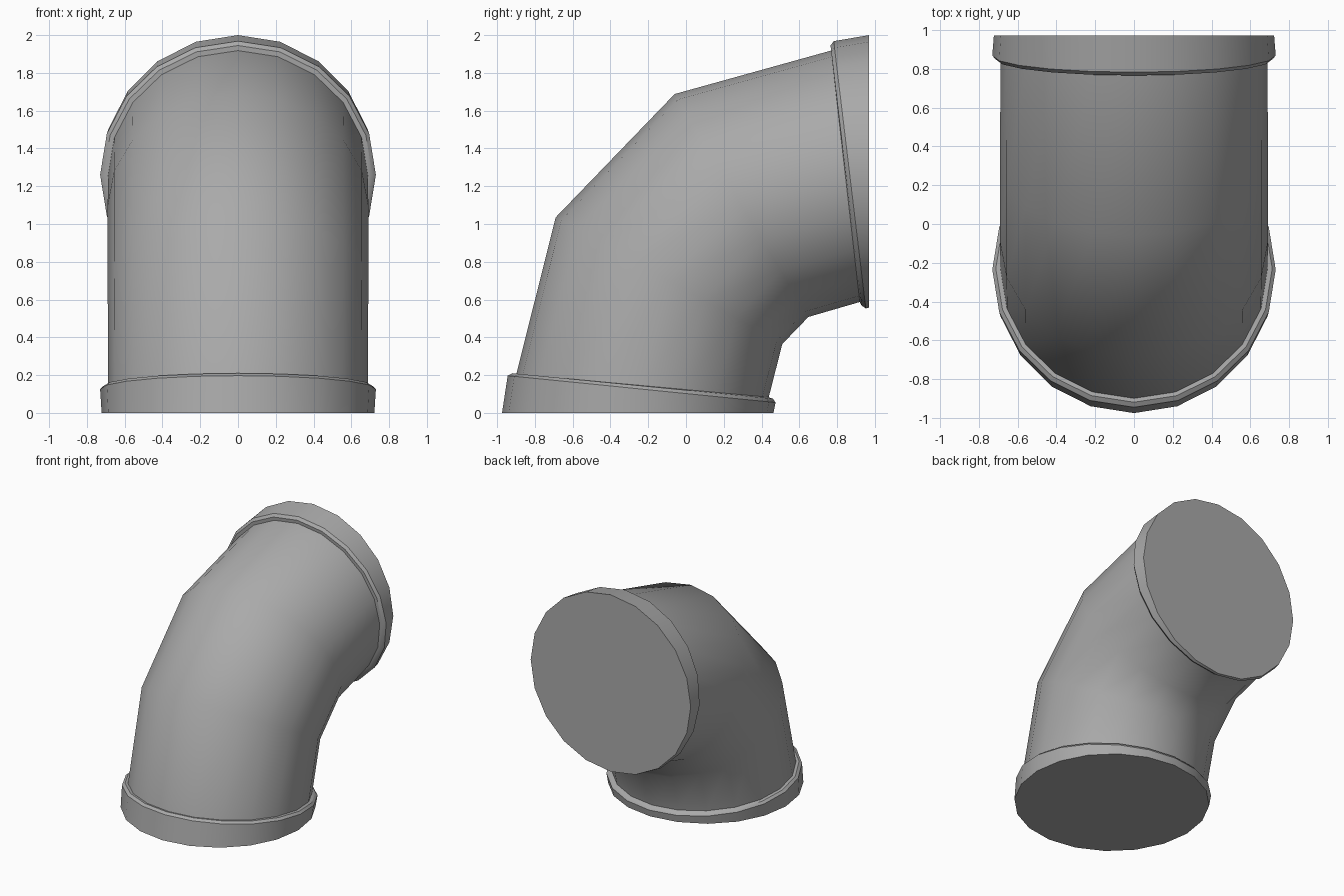
import bpy, bmesh, math
from mathutils import Vector

SIDES = 20

cube = bpy.data.objects.get("Cube")
if cube:
    bpy.data.objects.remove(cube, do_unlink=True)

grey = bpy.data.materials.new("pipe grey")
grey.use_nodes = True
colour = (0.4, 0.4, 0.4, 1)
grey.diffuse_color = colour
grey.node_tree.nodes["Principled BSDF"].inputs["Base Color"].default_value = colour


def loft(name, sections, cap=False):
    """Skin rings, each given by its outer and inner bend points (y, z) and half width."""
    bm = bmesh.new()
    rings = []
    for outer, inner, width in sections:
        a, b = Vector((0, *outer)), Vector((0, *inner))
        mid, arm = (a + b) / 2, (a - b) / 2
        ring = []
        for i in range(SIDES):
            t = math.tau * i / SIDES
            ring.append(bm.verts.new(mid + arm * math.cos(t) + Vector((width * math.sin(t), 0, 0))))
        rings.append(ring)
    for low, high in zip(rings, rings[1:]):
        for i in range(SIDES):
            j = (i + 1) % SIDES
            bm.faces.new((low[i], low[j], high[j], high[i]))
    if cap:
        bm.faces.new(rings[0])
    bmesh.ops.recalc_face_normals(bm, faces=bm.faces)
    # Make sure the open skins face away from their middle
    centre = sum((v.co for v in bm.verts), Vector()) / len(bm.verts)
    if sum((f.calc_center_median() - centre).dot(f.normal) * f.calc_area() for f in bm.faces) < 0:
        bmesh.ops.reverse_faces(bm, faces=bm.faces)
    mesh = bpy.data.meshes.new(name)
    bm.to_mesh(mesh)
    bm.free()
    mesh.materials.append(grey)
    obj = bpy.data.objects.new(name, mesh)
    bpy.context.collection.objects.link(obj)
    bpy.ops.object.select_all(action='DESELECT')
    obj.select_set(True)
    bpy.context.view_layer.objects.active = obj
    bpy.ops.object.shade_smooth_by_angle(angle=math.radians(38))


# Bent pipe body
lower_end = ((-0.898, 0.206), (0.438, 0.083), 0.688)
upper_end = ((0.768, 1.918), (0.92, 0.587), 0.688)
loft("elbow_pipe", [
    lower_end,
    ((-0.69, 1.035), (0.51, 0.365), 0.69),
    ((-0.06, 1.688), (0.648, 0.508), 0.69),
    upper_end,
])

# Wedge-shaped collars with closed ends
loft("lower_collar", [
    ((-0.974, 0), (0.463, 0), 0.722),
    ((-0.944, 0.197), (0.474, 0.055), 0.73),
    ((-0.918, 0.21), (0.46, 0.075), 0.712),
    lower_end,
], cap=True)
loft("upper_collar", [
    ((0.97, 2.0), (0.97, 0.558), 0.722),
    ((0.782, 1.968), (0.952, 0.553), 0.73),
    ((0.765, 1.945), (0.93, 0.568), 0.712),
    upper_end,
], cap=True)
